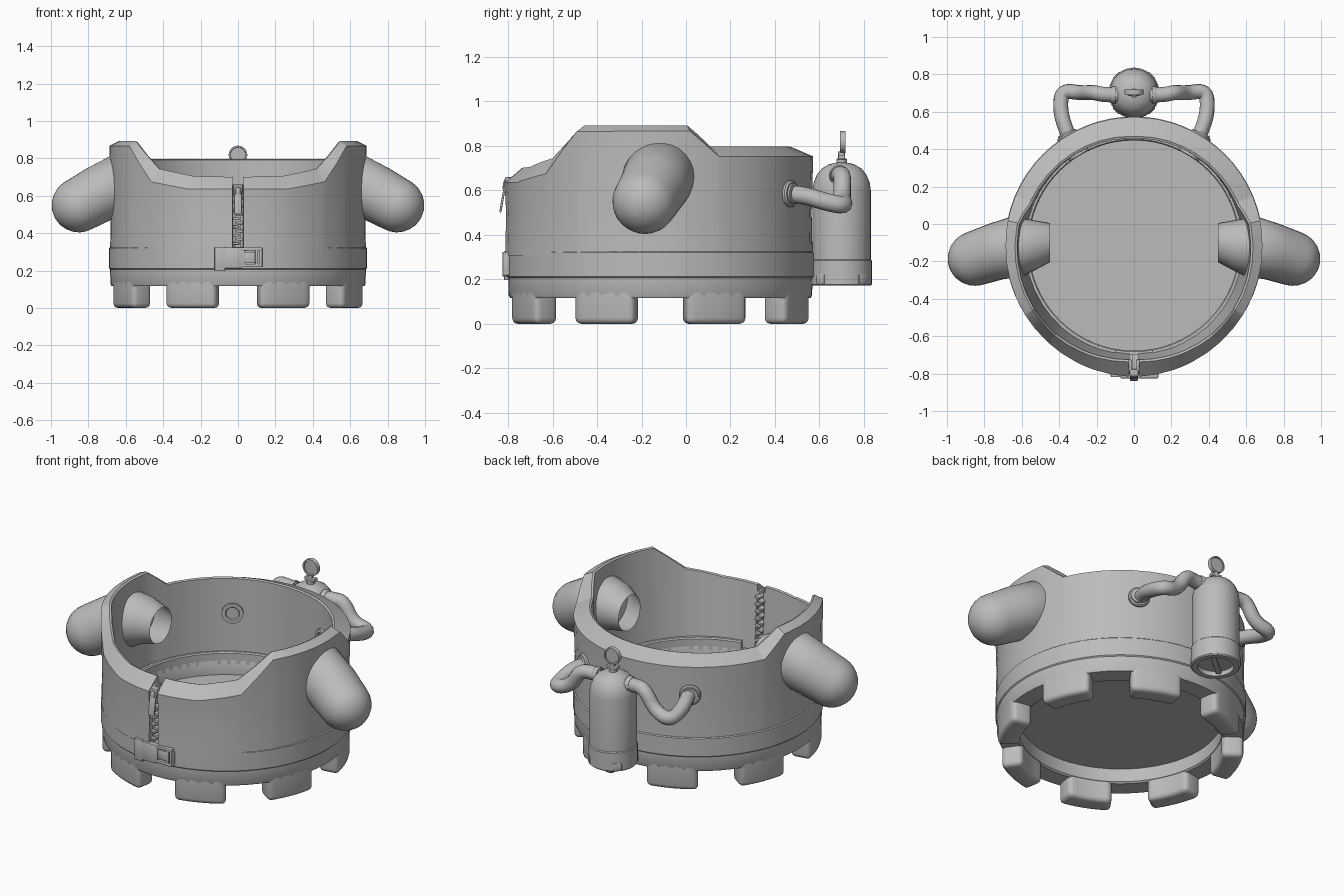
import bpy, bmesh, math
from mathutils import Vector, Matrix

cube = bpy.data.objects.get("Cube")
if cube:
    bpy.data.objects.remove(cube)

grey = bpy.data.materials.new("plain grey")
grey.use_nodes = True
grey.diffuse_color = (0.5, 0.5, 0.5, 1)
grey.node_tree.nodes["Principled BSDF"].inputs["Base Color"].default_value = (0.5, 0.5, 0.5, 1)

CY = -0.115  # middle of the round body along y


def finish(ob, angle=35):
    ob.data.materials.clear()
    ob.data.materials.append(grey)
    bpy.ops.object.select_all(action='DESELECT')
    ob.select_set(True)
    bpy.context.view_layer.objects.active = ob
    bpy.ops.object.shade_smooth_by_angle(angle=math.radians(angle))


def from_bmesh(name, bm, angle=35):
    bmesh.ops.recalc_face_normals(bm, faces=bm.faces[:])
    mesh = bpy.data.meshes.new(name)
    bm.to_mesh(mesh)
    bm.free()
    ob = bpy.data.objects.new(name, mesh)
    bpy.context.collection.objects.link(ob)
    finish(ob, angle)


def skin(rings, caps=(True, True)):
    """Skin a row of closed rings into a new bmesh."""
    bm = bmesh.new()
    rows = [[bm.verts.new(p) for p in ring] for ring in rings]
    n = len(rows[0])
    for a, b in zip(rows, rows[1:]):
        for i in range(n):
            j = (i + 1) % n
            bm.faces.new((a[i], a[j], b[j], b[i]))
    for use, row in zip(caps, (rows[0], rows[-1])):
        if use:
            bm.faces.new(row)
    bmesh.ops.remove_doubles(bm, verts=bm.verts[:], dist=0.0002)
    bmesh.ops.recalc_face_normals(bm, faces=bm.faces[:])
    return bm


def polar(deg, r, z):
    """Point around the body; 0 degrees is the front, positive goes to the left."""
    a = math.radians(deg)
    return (r * math.sin(a), CY - r * math.cos(a), z)


def lathe(name, profile, centre, steps=48, axis=(0, 0, 1)):
    turn = Vector((0, 0, 1)).rotation_difference(Vector(axis))
    rings = []
    for r, z in profile:
        r = max(r, 0.0005)
        rings.append([Vector(centre) + turn @ Vector((r * math.cos(k * math.tau / steps),
                      r * math.sin(k * math.tau / steps), z)) for k in range(steps)])
    from_bmesh(name, skin(rings))


def box(name, size, pos, rot=Matrix.Identity(3), bevel=0.004):
    bm = bmesh.new()
    bmesh.ops.create_cube(bm, size=1)
    bmesh.ops.scale(bm, vec=size, verts=bm.verts[:])
    bmesh.ops.bevel(bm, geom=bm.edges[:], offset=bevel, segments=2, profile=0.5, affect='EDGES')
    bmesh.ops.rotate(bm, matrix=rot, verts=bm.verts[:])
    bmesh.ops.translate(bm, vec=pos, verts=bm.verts[:])
    from_bmesh(name, bm)


def blend(deg, table):
    for (a, u), (b, v) in zip(table, table[1:]):
        if a <= deg <= b:
            return u + (v - u) * (deg - a) / (b - a)


# Upper wall: rim heights and radii follow the angle from the front slit
TOP_IN = [(0, .70), (22, .705), (41, .745), (58, .892), (101, .892), (112, .797), (180, .797)]
TOP_OUT = [(0, .635), (22, .635), (42, .675), (57, .865), (101, .868), (112.5, .753), (180, .753)]
R_IN = [(0, .61), (41, .63), (58, .632), (101, .622), (112, .59), (180, .572)]
R_OUT = [(0, .702), (45, .692), (90, .687), (180, .687)]
half = sorted({2.4, *range(10, 181, 8), 22, 41, 42, 57, 58, 101, 112, 112.5, 180})
rings = []
for deg in half + [360 - d for d in reversed(half[:-1])]:
    a = min(deg, 360 - deg)
    hi, ho, ri, ro = (blend(a, t) for t in (TOP_IN, TOP_OUT, R_IN, R_OUT))
    rings.append([polar(deg, ro - .003, .305), polar(deg, ro - .007, .5), polar(deg, ro, ho),
                  polar(deg, ri + .012, hi), polar(deg, ri, hi - .005), polar(deg, .578, .3)])
from_bmesh("upper_wall", skin(rings), 25)

# Inner lip, open behind the zip
from_bmesh("inner_lip", skin([[polar(10 + 5 * k, r, z) for r, z in
           ((.562, .28), (.562, .345), (.568, .352), (.6, .352), (.6, .28))] for k in range(69)]))

# Base: floor, belt and lower ring in one turned profile
lathe("base_and_belt", [(0, .215), (.562, .215), (.562, .3), (.568, .31), (.684, .325), (.69, .32),
                        (.69, .212), (.684, .206), (.682, .128), (.676, .117), (.57, .117),
                        (.56, .125), (.56, .205), (0, .205)], (0, CY, 0), 64)

# Eight rounded feet under the ring
for k in range(8):
    bm = skin([[polar(9.9 + 45 * k + 4.2 * s, r, z) for r, z in
               ((.682, 0), (.682, .14), (.562, .14), (.562, 0))] for s in range(7)])
    edges = [e for e in bm.edges if e.calc_face_angle(0) > 1 and min(v.co.z for v in e.verts) < .1]
    bmesh.ops.bevel(bm, geom=edges, offset=.026, segments=3, profile=0.5, affect='EDGES')
    from_bmesh(f"foot_{k + 1}", bm, 40)

# Stub arms: an open cuff inside the wall, an elbow, and a round tip outside
for side, sx in (("left", 1), ("right", -1)):
    path = [(.45, -.1, .65, .105), (.54, -.11, .66, .135), (.63, -.122, .662, .163),
            (.74, -.148, .61, .153), (.85, -.185, .55, .146)]
    pts = [(Vector(p[:3]), p[3]) for p in path]
    end, r_end = pts[-1]
    aim = (end - pts[-2][0]).normalized()
    for k in range(1, 8):
        t = k * math.pi / 14
        pts.append((end + aim * r_end * math.sin(t), max(r_end * math.cos(t), .001)))
    rings = []
    for i, (p, r) in enumerate(pts):
        t = (pts[min(i + 1, len(pts) - 1)][0] - pts[max(i - 1, 0)][0]).normalized()
        if i == 0:
            t = Vector((1, 0, 0))
        u = t.cross(Vector((0, 0, 1))).normalized()
        v = u.cross(t)
        ring = [p + r * (u * math.cos(k * math.tau / 28) + v * math.sin(k * math.tau / 28))
                for k in range(28)]
        rings.append([(q.x * sx, q.y, q.z) for q in ring])
    from_bmesh(f"{side}_arm", skin(rings, caps=(False, True)), 40)

# Air tank with a stepped foot and recessed bottom
TANK = (0, .70, 0)
lathe("tank", [(0, .2), (.1, .2), (.1, .172), (.13, .172), (.136, .178), (.136, .285), (.131, .29),
               (.131, .6), (.126, .635), (.112, .67), (.09, .698), (.06, .716), (.03, .724),
               (0, .726)], TANK, 40)
box("tank_bottom_bar", (.2, .03, .022), (0, .70, .193), Matrix.Rotation(math.radians(40), 3, 'Z'))
for k in range(4):
    a = math.radians(45 + 90 * k)
    box(f"tank_foot_tab_{k + 1}", (.012, .05, .045),
        (.132 * math.cos(a), .70 + .132 * math.sin(a), .2), Matrix.Rotation(a, 3, 'Z'))

# Valve and gauge on the tank
lathe("valve_neck", [(0, .715), (.024, .715), (.024, .74), (.016, .745), (.016, .775), (0, .775)], TANK, 20)
box("valve_block", (.07, .03, .02), (0, .70, .75))
lathe("gauge", [(0, -.008), (.04, -.008), (.042, -.013), (.05, -.013), (.05, .013), (.042, .013),
                (.04, .008), (0, .008)], (0, .705, .818), 28, (0, 1, 0))

# Hoses, wall ports and tank collars
for side, sx in (("left", 1), ("right", -1)):
    curve = bpy.data.curves.new(f"{side}_hose", 'CURVE')
    curve.dimensions = '3D'
    curve.bevel_depth = .04
    curve.bevel_resolution = 4
    curve.resolution_u = 8
    course = [(.09, .69, .665), (.16, .69, .672), (.22, .705, .665), (.28, .70, .56),
              (.385, .715, .53), (.395, .62, .55), (.375, .53, .58), (.34, .45, .585)]
    spline = curve.splines.new('NURBS')
    spline.points.add(len(course) - 1)
    for point, (x, y, z) in zip(spline.points, course):
        point.co = (x * sx, y, z, 1)
    spline.order_u = 3
    spline.use_endpoint_u = True
    ob = bpy.data.objects.new(f"{side}_hose", curve)
    bpy.context.collection.objects.link(ob)
    bpy.ops.object.select_all(action='DESELECT')
    ob.select_set(True)
    bpy.context.view_layer.objects.active = ob
    bpy.ops.object.convert(target='MESH')
    finish(bpy.context.object, 60)
    out = Vector((sx * .36, .59, 0)).normalized()
    flange = [(0, -.112), (.035, -.112), (.04, -.118), (.06, -.118), (.06, .008), (.054, .016),
              (.046, .016), (.046, .026), (0, .026)]
    lathe(f"{side}_wall_port", flange, (out.x * .682, CY + out.y * .682, .585), 28, out)
    lathe(f"{side}_tank_collar", [(0, 0), (.046, 0), (.046, .02), (.042, .026), (0, .026)],
          (sx * .095, .69, .667), 24, (sx, 0, 0))

# Zip in the front slit: two tapes, alternating teeth, slider and hanging puller
for sx in (1, -1):
    box(f"zip_tape_{'left' if sx > 0 else 'right'}", (.016, .06, .34), (sx * .021, CY - .64, .49))
for k in range(14):
    sx = 1 if k % 2 else -1
    box(f"zip_tooth_{k + 1}", (.036, .105, .015), (sx * .01, CY - .635, .345 + .022 * k))
box("zip_slider", (.05, .04, .055), (0, -.795, .632), bevel=.008)
tilt = Matrix.Rotation(math.radians(-10), 3, 'X')
box("zip_puller", (.042, .01, .13), (0, -.824, .565), tilt)
box("zip_puller_loop", (.026, .02, .04), (0, -.813, .625), tilt)

# Belt buckle: strap end, clip body and open frame
box("buckle_strap_end", (.055, .03, .13), (-.097, -.803, .262))
box("buckle_clip", (.095, .032, .112), (-.025, -.809, .268))
for z in (.227, .315):
    box("buckle_frame_rail", (.11, .034, .018), (.075, -.808, z))
for x in (.027, .1, .122):
    box("buckle_frame_post", (.016, .034, .105), (x, -.807, .271))
box("buckle_tongue", (.06, .02, .06), (.063, -.808, .27))
